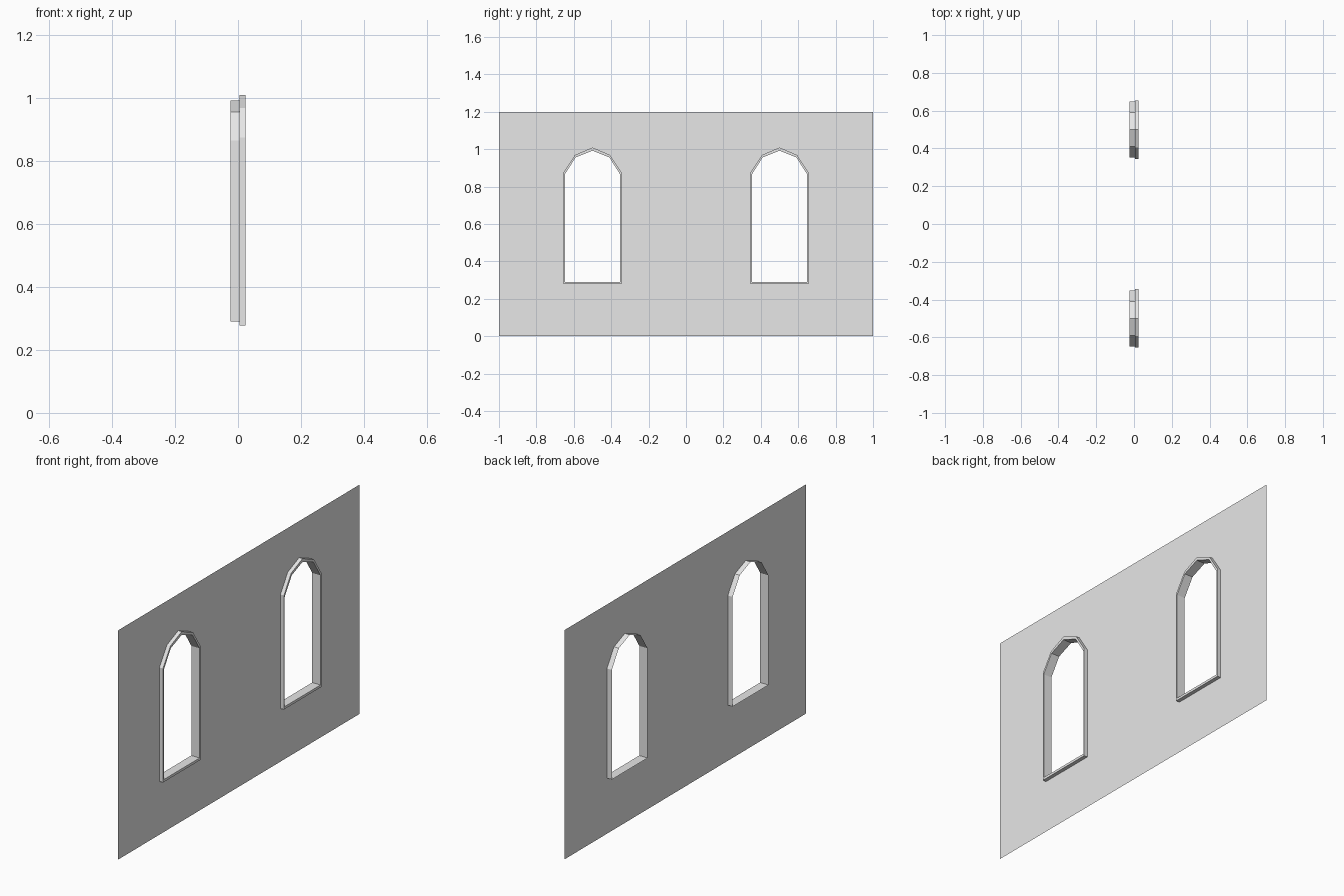
import bpy, bmesh

cube = bpy.data.objects.get("Cube")
if cube:
    bpy.data.objects.remove(cube, do_unlink=True)

# Depths along x: back lip, wall sheet, front of the trim
BACK, SHEET, FRONT = -0.024, 0.004, 0.024
WALL_HEIGHT = 1.2
WINDOWS = {"right": -0.5, "left": 0.5}

# Half outlines (y offset, z) of the pointed opening and the trim around it
OPENING = [(0.148, 0.291), (0.148, 0.865), (0.09, 0.956), (0, 0.992)]
TRIM = [(0.155, 0.278), (0.155, 0.875), (0.094, 0.969), (0, 1.009)]

stone = bpy.data.materials.new("light_grey_stone")
stone.use_nodes = True
stone.diffuse_color = (0.8, 0.8, 0.8, 1)
stone.node_tree.nodes["Principled BSDF"].inputs["Base Color"].default_value = (0.8, 0.8, 0.8, 1)


def outline(half):
    """Mirror a half outline into a closed one."""
    return half + [(-y, z) for y, z in reversed(half[:-1])]


def add_loop(bm, points, x, centre=0):
    return [bm.verts.new((x, centre + y, z)) for y, z in points]


def loop_edges(bm, loop):
    return [bm.edges.new((a, b)) for a, b in zip(loop, loop[1:] + loop[:1])]


def bridge(bm, first, second):
    n = len(first)
    for i in range(n):
        j = (i + 1) % n
        bm.faces.new((first[i], first[j], second[j], second[i]))


def finish(bm, name):
    mesh = bpy.data.meshes.new(name)
    bm.to_mesh(mesh)
    bm.free()
    mesh.materials.append(stone)
    obj = bpy.data.objects.new(name, mesh)
    bpy.context.collection.objects.link(obj)


# Wall sheet with the two openings left out
bm = bmesh.new()
rim = [(-1, 0), (1, 0), (1, WALL_HEIGHT), (-1, WALL_HEIGHT)]
edges = loop_edges(bm, add_loop(bm, rim, SHEET))
for centre in WINDOWS.values():
    edges += loop_edges(bm, add_loop(bm, outline(OPENING), SHEET, centre))
bmesh.ops.triangle_fill(bm, use_beauty=True, edges=edges, normal=(1, 0, 0))
finish(bm, "wall")

# Window frames: trim side, front ring, then the reveal through the wall
for side, centre in WINDOWS.items():
    bm = bmesh.new()
    rings = [
        add_loop(bm, outline(TRIM), SHEET, centre),
        add_loop(bm, outline(TRIM), FRONT, centre),
        add_loop(bm, outline(OPENING), FRONT, centre),
        add_loop(bm, outline(OPENING), BACK, centre),
    ]
    for first, second in zip(rings, rings[1:]):
        bridge(bm, first, second)
    bmesh.ops.recalc_face_normals(bm, faces=bm.faces)
    finish(bm, side + "_window_frame")
